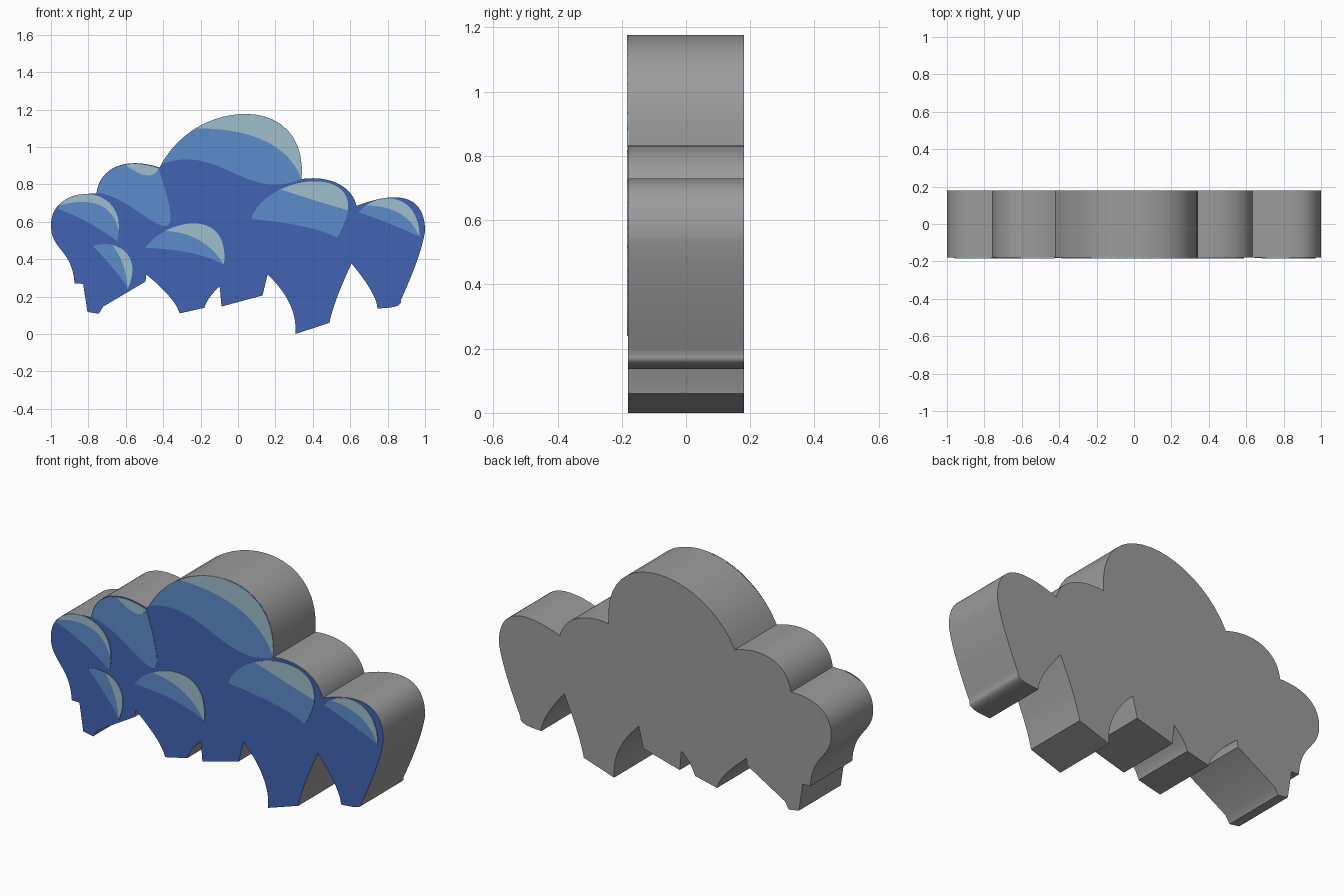
import bpy, bmesh
from mathutils import Vector

if "Cube" in bpy.data.objects:
    bpy.data.objects.remove(bpy.data.objects["Cube"])

HALF = 0.18


def material(name, rgb):
    m = bpy.data.materials.new(name)
    m.diffuse_color = (*rgb, 1)
    m.use_nodes = True
    m.node_tree.nodes["Principled BSDF"].inputs["Base Color"].default_value = m.diffuse_color
    return m


DARK = material("deep blue", (0.054, 0.126, 0.45))
MID = material("mid blue", (0.107, 0.263, 0.595))
PALE = material("pale blue", (0.34, 0.51, 0.605))
GREY = material("grey", (0.33, 0.33, 0.33))


def bezier(pts, t0=0, t1=1, steps=24):
    """Bezier curve of any degree between two parameters."""
    out = []
    for i in range(steps + 1):
        t = t0 + (t1 - t0) * i / steps
        p = [Vector(q) for q in pts]
        while len(p) > 1:
            p = [a.lerp(b, t) for a, b in zip(p, p[1:])]
        out.append(p[0])
    return out


def slab(name, loop, front, back, mats):
    """Extrude a closed outline from front to back; last material goes on the other faces."""
    bm = bmesh.new()
    face = bm.faces.new([bm.verts.new((v.x, front, v.y)) for v in loop])
    ext = bmesh.ops.extrude_face_region(bm, geom=[face], use_keep_orig=True)
    moved = [g for g in ext["geom"] if isinstance(g, bmesh.types.BMVert)]
    bmesh.ops.translate(bm, verts=moved, vec=(0, back - front, 0))
    bmesh.ops.recalc_face_normals(bm, faces=bm.faces)
    for f in bm.faces:
        f.material_index = 0 if f.normal.y < -0.5 else len(mats) - 1
    me = bpy.data.meshes.new(name)
    bm.to_mesh(me)
    bm.free()
    for m in mats:
        me.materials.append(m)
    ob = bpy.data.objects.new(name, me)
    bpy.context.collection.objects.link(ob)
    bpy.ops.object.select_all(action='DESELECT')
    ob.select_set(True)
    bpy.context.view_layer.objects.active = ob
    bpy.ops.object.shade_smooth_by_angle(angle=0.6)


# Each edge: its start corner, then its curve handles (none = straight)
crowns = [
    [(-.874, .27), (-.885, .45), (-1, .45)],
    [(-1, .58), (-1, .7), (-.9, .755)],
    [(-.757, .75), (-.74, .89), (-.6, .95)],
    [(-.42, .89), (-.23, 1.265), (.38, 1.3)],
    [(.34, .828), (.44, .845), (.6, .82)],
    [(.634, .685), (.83, .76), (1, .76)],
    [(1, .55), (.98, .42)],
]
feet = [
    [(.87, .18), (.88, .14), (.8, .14)],
    [(.745, .136), (.745, .21)],
    [(.607, .377), (.51, .17)],
    [(.489, .06)],
    [(.307, 0), (.32, .165)],
    [(.158, .318)], [(.131, .206)], [(-.088, .147)],
    [(-.098, .254), (-.16, .2)],
    [(-.18, .14)],
    [(-.313, .11), (-.33, .185)],
    [(-.49, .318)], [(-.495, .28)], [(-.72, .147)], [(-.745, .108)], [(-.805, .118)],
    [(-.828, .268)],
]
edges = crowns + feet
outline = []
for edge, following in zip(edges, edges[1:] + edges[:1]):
    steps = 1 if len(edge) == 1 else 20
    outline += bezier(edge + following[:1], steps=steps)[:-1]
slab("cloud_body", outline, -HALF, HALF, [DARK, GREY])

# Painted bands: crown curve, handles of the mid tone's lower edge,
# stretch of the crown that is pale, handle of the pale lower edge
bands = {
    "far_left": ([(-.965, .67), (-.92, .79), (-.58, .8), (-.645, .495)],
                 [(-.795, .608)], (.05, .93), (-.69, .76)),
    "left": ([(-.752, .755), (-.735, .885), (-.6, .945), (-.425, .885)],
             [(-.22, .28), (-.55, .75)], (.62, 1), (-.46, .8)),
    "top": ([(-.405, .91), (-.225, 1.26), (.375, 1.295), (.34, .83)],
            [(.05, .7), (-.1, 1.02)], (.23, 1), (.23, 1.1)),
    "right": ([(.07, .615), (.15, .87), (.78, .93), (.53, .515)],
              [(.4, .585)], (.27, .86), (.45, .7)),
    "far_right": ([(.645, .65), (.74, .77), (.97, .76), (.97, .52)],
                  [(.8, .6)], (.12, 1), (.9, .685)),
    "lower_left": ([(-.775, .47), (-.67, .51), (-.5, .44), (-.59, .24)],
                   [(-.618, .305)], (.3, 1), (-.598, .38)),
    "lower_middle": ([(-.495, .46), (-.41, .6), (-.04, .7), (-.075, .37)],
                     [(-.235, .455)], (.25, 1), (-.18, .54)),
}
for name, (crown, lower, span, pale) in bands.items():
    top = bezier(crown)
    low = bezier([crown[-1], *lower, crown[0]])
    slab(name + "_mid_band", top[:-1] + low[:-1], -HALF - 0.002, -HALF + 0.002, [MID])
    top = bezier(crown, *span)
    low = bezier([top[-1], pale, top[0]])
    slab(name + "_pale_band", top[:-1] + low[:-1], -HALF - 0.004, -HALF + 0.002, [PALE])
